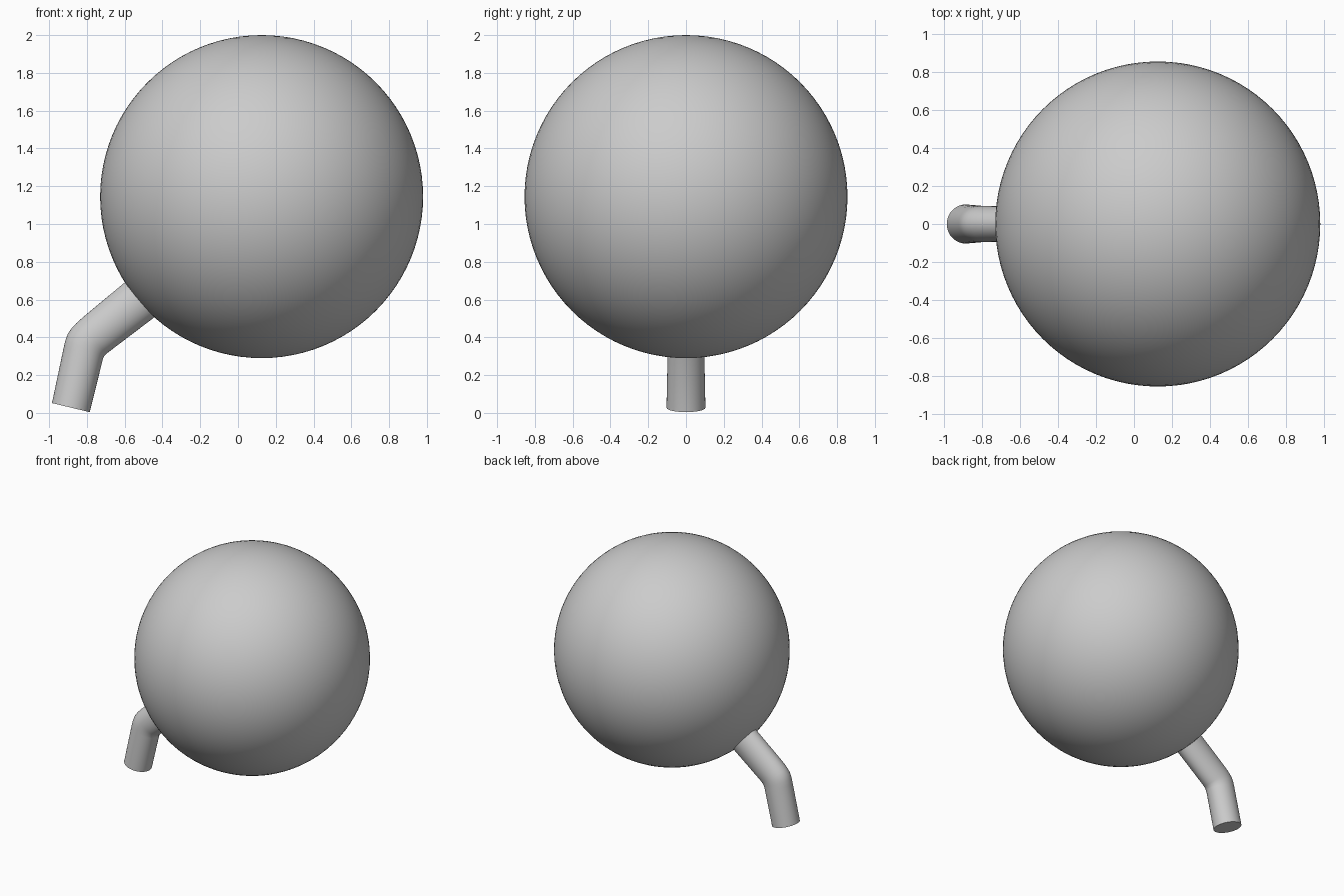
import bpy
import bmesh
import math
from mathutils import Vector

cube = bpy.data.objects.get("Cube")
if cube:
    bpy.data.objects.remove(cube, do_unlink=True)

# One plain grey for the whole model
grey = bpy.data.materials.new("light_grey")
grey.use_nodes = True
grey.diffuse_color = (0.6, 0.6, 0.6, 1)
grey.node_tree.nodes["Principled BSDF"].inputs["Base Color"].default_value = grey.diffuse_color


def finish(obj, name):
    obj.name = name
    obj.data.materials.append(grey)
    bpy.ops.object.select_all(action="DESELECT")
    obj.select_set(True)
    bpy.context.view_layer.objects.active = obj
    bpy.ops.object.shade_smooth_by_angle(angle=math.radians(40))


# Large ball
bpy.ops.mesh.primitive_uv_sphere_add(segments=96, ring_count=48, radius=0.855,
                                     location=(0.125, 0, 1.145))
finish(bpy.context.object, "ball")

# Bent pipe: each ring has an outer point, an inner point (x, z) and a half depth
rings = [
    ((-0.985, 0.052), (-0.785, 0.004), 0.103),
    ((-0.923, 0.345), (-0.714, 0.290), 0.097),
    ((-0.914, 0.384), (-0.709, 0.299), 0.096),
    ((-0.900, 0.421), (-0.704, 0.305), 0.096),
    ((-0.880, 0.449), (-0.700, 0.310), 0.095),
    ((-0.855, 0.476), (-0.695, 0.314), 0.095),
    ((-0.812, 0.514), (-0.688, 0.320), 0.094),
    ((-0.510, 0.765), (-0.360, 0.569), 0.088),
]
sides = 40
bm = bmesh.new()
loops = []
for outer, inner, depth in rings:
    a = Vector((outer[0], 0, outer[1]))
    b = Vector((inner[0], 0, inner[1]))
    mid, half = (a + b) / 2, (a - b) / 2
    loop = []
    for i in range(sides):
        t = math.tau * i / sides
        loop.append(bm.verts.new(mid + half * math.cos(t) + Vector((0, depth * math.sin(t), 0))))
    loops.append(loop)
for low, high in zip(loops, loops[1:]):
    for i in range(sides):
        j = (i + 1) % sides
        bm.faces.new((low[i], low[j], high[j], high[i]))
for loop in (loops[0], loops[-1]):
    bm.faces.new(loop)
bmesh.ops.recalc_face_normals(bm, faces=bm.faces)
mesh = bpy.data.meshes.new("bent_pipe")
bm.to_mesh(mesh)
bm.free()
pipe = bpy.data.objects.new("bent_pipe", mesh)
bpy.context.collection.objects.link(pipe)
finish(pipe, "bent_pipe")
